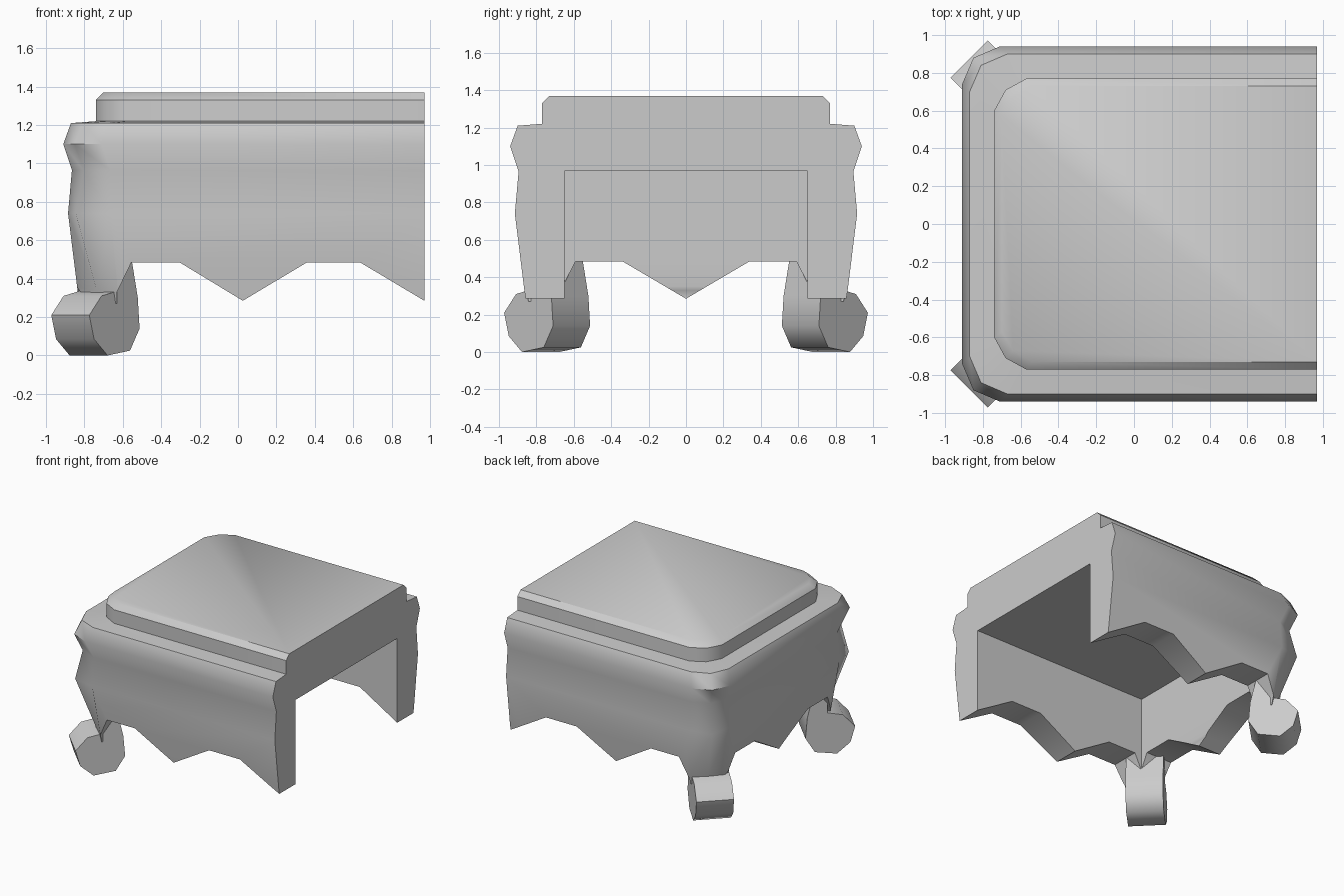
import bpy, bmesh, math
from mathutils import Vector

if "Cube" in bpy.data.objects:
    bpy.data.objects.remove(bpy.data.objects["Cube"])

END = 0.97  # flat cut end of the half table


def new_object(name, bm):
    bmesh.ops.recalc_face_normals(bm, faces=bm.faces)
    me = bpy.data.meshes.new(name)
    bm.to_mesh(me)
    bm.free()
    ob = bpy.data.objects.new(name, me)
    bpy.context.collection.objects.link(ob)
    return ob


def prism(name, points, offset):
    """Extrude a closed 3D polygon by an offset vector."""
    bm = bmesh.new()
    a = [bm.verts.new(p) for p in points]
    b = [bm.verts.new(Vector(p) + Vector(offset)) for p in points]
    n = len(a)
    bm.faces.new(a)
    bm.faces.new(b[::-1])
    for i in range(n):
        bm.faces.new((a[i], a[(i + 1) % n], b[(i + 1) % n], b[i]))
    return new_object(name, bm)


def smooth(ob, angle):
    bpy.ops.object.select_all(action='DESELECT')
    ob.select_set(True)
    bpy.context.view_layer.objects.active = ob
    bpy.ops.object.shade_smooth_by_angle(angle=math.radians(angle))


def cut(ob, cutter):
    mod = ob.modifiers.new("cut", 'BOOLEAN')
    mod.operation = 'DIFFERENCE'
    mod.solver = 'EXACT'
    mod.object = cutter
    bpy.context.view_layer.objects.active = ob
    bpy.ops.object.modifier_apply(modifier=mod.name)
    bpy.data.objects.remove(cutter)


# Table body: rounded-corner outlines lofted upward (z, x extent, y extent, corner, inset)
levels = [
    (0.27, 0.83, 0.855, 0.215, 0.10),
    (0.335, 0.835, 0.865, 0.21, 0.10),
    (0.74, 0.885, 0.915, 0.22, 0.04),
    (0.965, 0.865, 0.895, 0.20, 0.06),
    (1.10, 0.91, 0.94, 0.20, 0.06),
    (1.21, 0.87, 0.90, 0.20, 0.06),
    (1.22, 0.74, 0.77, 0.17, 0.06),
    (1.33, 0.74, 0.77, 0.17, 0.06),
    (1.37, 0.70, 0.73, 0.16, 0.06),
]
bm = bmesh.new()
rings = []
for z, hx, hy, c, m in levels:
    half = [(END, -hy), (c - hx, -hy), (m - hx, m - hy), (-hx, c - hy)]
    outline = half + [(x, -y) for x, y in reversed(half)]
    rings.append([bm.verts.new((x, y, z)) for x, y in outline])
for lo, hi in zip(rings, rings[1:]):
    for i in range(len(lo) - 1):
        bm.faces.new((lo[i], lo[i + 1], hi[i + 1], hi[i]))
bm.faces.new(rings[0])
bm.faces.new(rings[-1])
bm.faces.new([r[0] for r in rings] + [r[-1] for r in reversed(rings)])
body = new_object("table_body", bm)

# Hollow underside, open at the cut end
cut(body, prism("cavity_cutter",
                [(-0.62, -0.65, -0.1), (1.1, -0.65, -0.1),
                 (1.1, 0.65, -0.1), (-0.62, 0.65, -0.1)], (0, 0, 1.067)))

# Scalloped apron edges along the long sides and the closed end
long_edge = [(-0.63, 0.0), (-0.63, 0.33), (-0.555, 0.485), (-0.305, 0.485), (0.025, 0.285),
             (0.36, 0.485), (0.635, 0.485), (0.97, 0.285), (1.1, 0.285), (1.1, 0.0)]
cut(body, prism("side_cutter", [(x, -1.2, z) for x, z in long_edge], (0, 2.4, 0)))
half_edge = [(-0.67, 0.0), (-0.67, 0.33), (-0.59, 0.485), (-0.34, 0.485)]
end_edge = half_edge + [(0, 0.285)] + [(-y, z) for y, z in reversed(half_edge)]
cut(body, prism("end_cutter", [(-1.2, y, z) for y, z in end_edge], (0.59, 0, 0)))
smooth(body, 44)

# Diagonal scroll feet: profile as (distance from centre, height)
foot_profile = [(1.03, 0.335), (1.145, 0.31), (1.235, 0.21), (1.20, 0.085), (1.10, 0.0),
                (0.935, 0.025), (0.865, 0.14), (0.878, 0.30), (0.92, 0.485),
                (0.93, 0.62), (1.03, 0.62)]
s, w = math.sqrt(0.5), 0.14
for side, label in ((-1, "front"), (1, "back")):
    out, tan = Vector((-s, side * s, 0)), Vector((s, side * s, 0))
    pts = [out * r - tan * w + Vector((0, 0, z)) for r, z in foot_profile]
    smooth(prism(label + "_foot", pts, tan * (2 * w)), 55)
